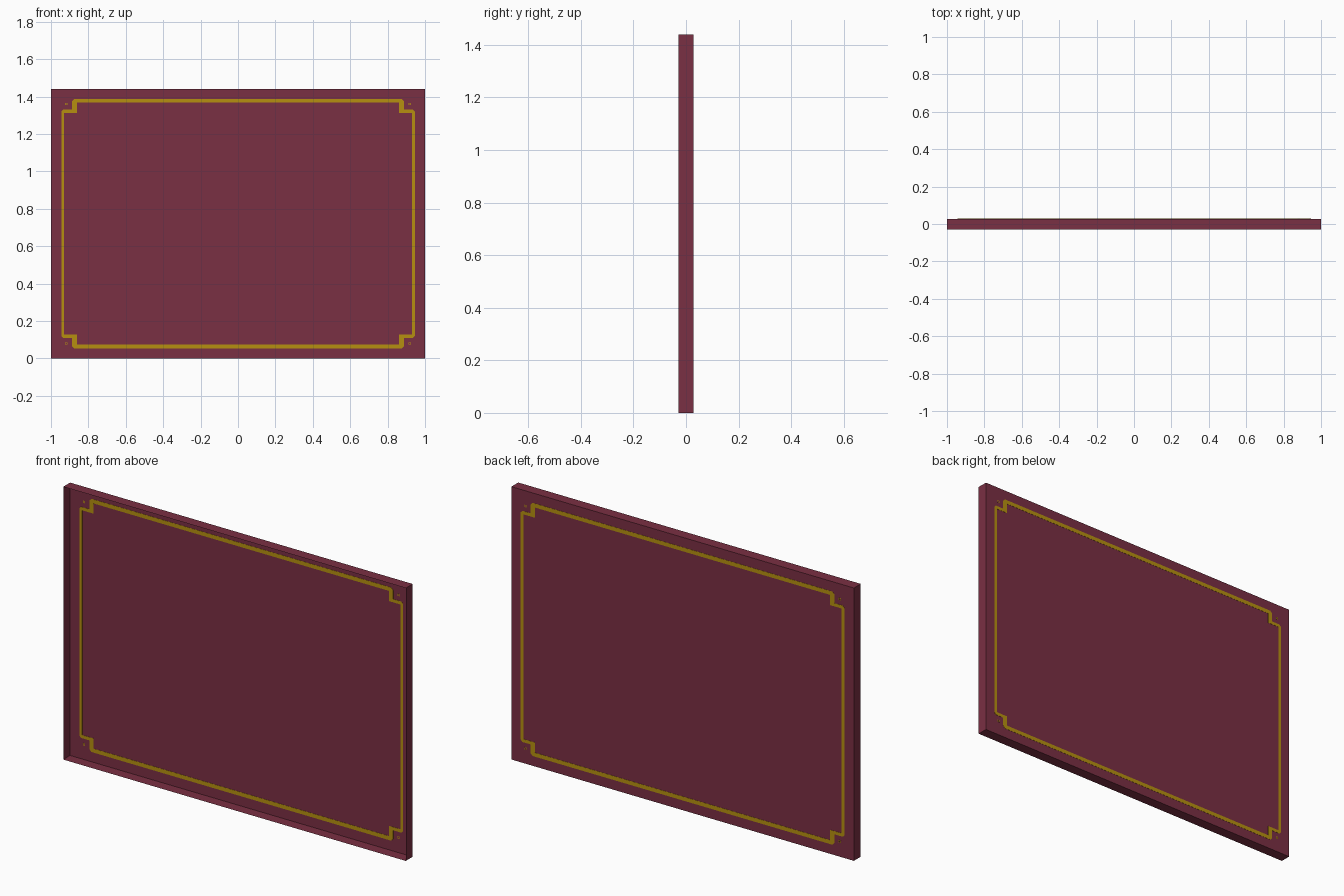
import bpy
import bmesh

cube = bpy.data.objects.get("Cube")
if cube:
    bpy.data.objects.remove(cube, do_unlink=True)

HALF_W, HALF_D, HEIGHT = 1.0, 0.029, 1.44
MID = HEIGHT / 2
SHEET_Y = HALF_D - 0.001


def material(name, rgb):
    mat = bpy.data.materials.new(name)
    mat.use_nodes = True
    mat.diffuse_color = (*rgb, 1)
    mat.node_tree.nodes["Principled BSDF"].inputs["Base Color"].default_value = (*rgb, 1)
    return mat


def add_object(name, bm, mat):
    bmesh.ops.recalc_face_normals(bm, faces=bm.faces)
    mesh = bpy.data.meshes.new(name)
    bm.to_mesh(mesh)
    bm.free()
    mesh.materials.append(mat)
    obj = bpy.data.objects.new(name, mesh)
    bpy.context.collection.objects.link(obj)
    return obj


def thicken(obj):
    mod = obj.modifiers.new("Thickness", "SOLIDIFY")
    mod.thickness = 0.002
    mod.offset = 0


def mirrored_loop(quarter):
    """Closed outline made from one corner, mirrored into all four."""
    loop = []
    for sx, sz in ((1, 1), (1, -1), (-1, -1), (-1, 1)):
        corner = quarter if sx * sz > 0 else quarter[::-1]
        loop += [(sx * x, SHEET_Y, MID + sz * z) for x, z in corner]
    return loop


def ring(bm, outer, inner):
    a = [bm.verts.new(p) for p in outer]
    b = [bm.verts.new(p) for p in inner]
    for i in range(len(a)):
        j = (i + 1) % len(a)
        bm.faces.new((a[i], a[j], b[j], b[i]))


burgundy = material("burgundy", (0.195, 0.029, 0.056))
gold = material("gold", (0.47, 0.28, 0.005))

# Shallow panel shell, open at the front
bm = bmesh.new()
bmesh.ops.create_cube(bm, size=1)
for v in bm.verts:
    v.co.x *= 2 * HALF_W
    v.co.y = SHEET_Y if v.co.y > 0 else -HALF_D
    v.co.z = MID + v.co.z * HEIGHT
bm.normal_update()
bmesh.ops.delete(bm, geom=[f for f in bm.faces if f.normal.y < -0.5], context="FACES_ONLY")
add_object("panel_shell", bm, burgundy)

# Gold border with stepped corners, showing on both sides of the sheet
outer = [(0.875, 0.668), (0.887, 0.656), (0.887, 0.61), (0.935, 0.61), (0.945, 0.60)]
inner = [(0.860, 0.647), (0.862, 0.645), (0.862, 0.593), (0.927, 0.593), (0.929, 0.591)]
bm = bmesh.new()
ring(bm, mirrored_loop(outer), mirrored_loop(inner))
thicken(add_object("border_trim", bm, gold))

# Tiny square ornament in each corner
def square(cx, cz, r):
    return [(cx + sx * r, SHEET_Y, cz + sz * r)
            for sx, sz in ((1, 1), (1, -1), (-1, -1), (-1, 1))]


bm = bmesh.new()
for sx in (-1, 1):
    for sz in (-1, 1):
        cx, cz = sx * 0.918, MID + sz * 0.64
        ring(bm, square(cx, cz, 0.006), square(cx, cz, 0.003))
thicken(add_object("corner_ornaments", bm, gold))
